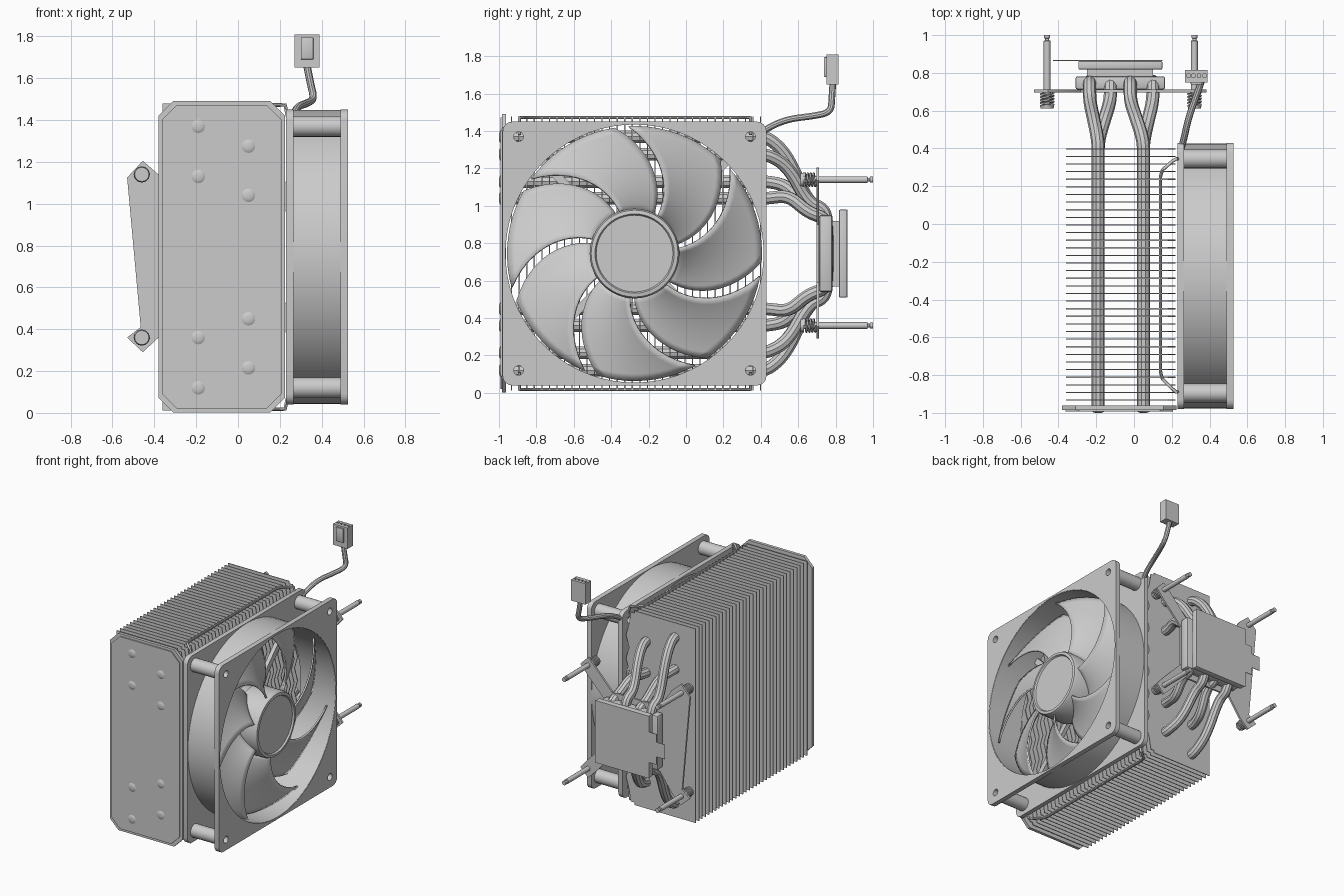
import bpy, bmesh, math
from mathutils import Matrix, Vector

if "Cube" in bpy.data.objects:
    bpy.data.objects.remove(bpy.data.objects["Cube"])

CY, CZ = -0.275, 0.745          # fan centre; CZ is also the mirror height
# local XY plane plus extrusion axis -> world
AXES = {'x': Matrix(((0, 0, 1), (1, 0, 0), (0, 1, 0))).to_4x4(),
        'y': Matrix(((1, 0, 0), (0, 0, -1), (0, 1, 0))).to_4x4(),
        'z': Matrix.Identity(4)}


def finish(name, mesh, smooth=True):
    ob = bpy.data.objects.new(name, mesh)
    bpy.context.collection.objects.link(ob)
    if smooth:
        bpy.ops.object.select_all(action='DESELECT')
        bpy.context.view_layer.objects.active = ob
        ob.select_set(True)
        bpy.ops.object.shade_smooth_by_angle(angle=math.radians(35))
    return ob


def from_curve(name, cu, mat=None):
    tmp = bpy.data.objects.new("tmp", cu)
    bpy.context.collection.objects.link(tmp)
    dg = bpy.context.evaluated_depsgraph_get()
    me = bpy.data.meshes.new_from_object(tmp.evaluated_get(dg))
    bpy.data.objects.remove(tmp)
    if mat:
        me.transform(mat)
    return finish(name, me)


def plate(name, loops, axis, a, b):
    """Flat sheet from outlines (first outer, others holes) between a and b on an axis."""
    cu = bpy.data.curves.new(name, 'CURVE')
    cu.dimensions, cu.fill_mode, cu.extrude = '2D', 'BOTH', abs(b - a) / 2
    for lp in loops:
        sp = cu.splines.new('POLY')
        sp.points.add(len(lp) - 1)
        for p, c in zip(sp.points, lp):
            p.co = (c[0], c[1], 0, 1)
        sp.use_cyclic_u = True
    off = Vector([(a + b) / 2 if k == axis else 0 for k in 'xyz'])
    return from_curve(name, cu, Matrix.Translation(off) @ AXES[axis])


def tube(name, pts, r, smooth=True):
    cu = bpy.data.curves.new(name, 'CURVE')
    cu.dimensions, cu.bevel_depth, cu.bevel_resolution, cu.use_fill_caps = '3D', r, 3, True
    sp = cu.splines.new('NURBS' if smooth else 'POLY')
    sp.points.add(len(pts) - 1)
    for p, c in zip(sp.points, pts):
        p.co = (*c, 1)
    if smooth:
        sp.order_u, sp.use_endpoint_u, sp.resolution_u = 3, True, 5
    return from_curve(name, cu)


def lathe(name, prof, axis, loc=(0, 0, 0), n=24, closed=False):
    """Turn (radius, position) profile about an axis."""
    s = -1 if axis == 'y' else 1
    bm = bmesh.new()
    vs = [bm.verts.new((r, 0, s * h)) for r, h in prof]
    es = [bm.edges.new(e) for e in zip(vs, vs[1:])]
    if closed:
        es.append(bm.edges.new((vs[-1], vs[0])))
    bmesh.ops.spin(bm, geom=vs + es, axis=(0, 0, 1), cent=(0, 0, 0),
                   angle=math.tau, steps=n, use_duplicate=False)
    bmesh.ops.remove_doubles(bm, verts=bm.verts, dist=1e-5)
    bmesh.ops.recalc_face_normals(bm, faces=bm.faces)
    bm.transform(Matrix.Translation(loc) @ AXES[axis])
    me = bpy.data.meshes.new(name)
    bm.to_mesh(me)
    bm.free()
    return finish(name, me)


def box(name, lo, hi, bevel=0.0):
    bm = bmesh.new()
    bmesh.ops.create_cube(bm, size=1)
    for v in bm.verts:
        v.co = [(l + h) / 2 + c * (h - l) for l, h, c in zip(lo, hi, v.co)]
    if bevel:
        bmesh.ops.bevel(bm, geom=bm.edges[:], offset=bevel, segments=2, profile=0.5, affect='EDGES')
    me = bpy.data.meshes.new(name)
    bm.to_mesh(me)
    bm.free()
    return finish(name, me)


def circle(cx, cy, r, n):
    return [(cx + r * math.cos(math.tau * i / n), cy + r * math.sin(math.tau * i / n)) for i in range(n)]


# Fin stack: one sheet with a wavy fan-side edge, repeated along y
wave = [(0.22 if i % 2 else 0.195, 0.12 + i * 1.25 / 14) for i in range(15)]
fin = plate("cooling_fins", [[(-0.36, 0.012), (0.15, 0.012), (0.15, 0.03), (0.18, 0.03)] + wave +
            [(0.18, 1.46), (0.15, 1.46), (0.15, 1.478), (-0.36, 1.478)]], 'y', -0.935, -0.929)
arr = fin.modifiers.new("stack", 'ARRAY')
arr.count, arr.use_relative_offset, arr.use_constant_offset = 34, False, True
arr.constant_offset_displace = (0, 0.0403, 0)

# Chamfered cover plate with a raised panel
def octagon(i):
    x0, x1, z0, z1, c = -0.38 + i, 0.225 - i, 0.003 + i, 1.49 - i, 0.07
    return [(x0 + c, z0), (x1 - c, z0), (x1, z0 + c), (x1, z1 - c),
            (x1 - c, z1), (x0 + c, z1), (x0, z1 - c), (x0, z0 + c)]
plate("cover_plate", [octagon(0)], 'y', -0.985, -0.962)
plate("cover_panel", [octagon(0.018)], 'y', -0.993, -0.985)

# Four U-shaped heat pipes with crimped tips through the cover
for i, (x, h, xb) in enumerate([(-0.19, 0.625, -0.235), (-0.19, 0.385, -0.125),
                                (0.05, 0.53, -0.02), (0.05, 0.295, 0.10)]):
    xm = (x + xb) / 2
    bend = 0.27 if h > 0.45 else 0.22
    half = [(x, -0.96, h), (x, 0.36, h), (x, 0.44, h), (xm, 0.55, h * 0.55 + bend * 0.45 + 0.05),
            (xb, 0.65, bend), (xb, 0.745, bend - 0.03), (xb, 0.755, 0.12)]
    path = [(a, b, CZ + c) for a, b, c in half] + [(a, b, CZ - c) for a, b, c in half[::-1]]
    tube(f"heat_pipe_{i}", path, 0.035)
    for s in (1, -1):
        lathe(f"pipe_tip_{i}_{s}", [(0.034, -0.955), (0.034, -0.992), (0.026, -0.997), (0.014, -1.0), (0, -1.0)],
              'y', (x, 0, CZ + s * h), 16)

# Fan frame: two square flanges, a duct ring and corner posts
h, c = 0.705, 0.05
corners = [(CY + sx * 0.62, CZ + sz * 0.625) for sx in (-1, 1) for sz in (-1, 1)]
outer = []
for k, (sx, sz) in enumerate([(1, 1), (-1, 1), (-1, -1), (1, -1)]):
    for j in range(5):
        a = math.pi / 2 * (k + j / 4)
        outer.append((CY + sx * (h - c) + c * math.cos(a), CZ + sz * (h - c) + c * math.sin(a)))
holes = [circle(CY, CZ, 0.693, 72)] + [circle(y, z, 0.026, 14) for y, z in corners]
for name, a, b in (("fan_flange_back", 0.23, 0.265), ("fan_flange_front", 0.49, 0.527)):
    plate(name, [outer] + holes, 'x', a, b)
lathe("fan_duct", [(0.69, 0.232), (0.702, 0.232), (0.702, 0.525), (0.69, 0.525)], 'x', (0, CY, CZ), 72, True)
for i, (y, z) in enumerate(corners):
    lathe(f"fan_post_{i}", [(0.026, 0.25), (0.05, 0.25), (0.05, 0.505), (0.026, 0.505)], 'x', (0, y, z), 20, True)

# Fan motor, struts and hub
lathe("fan_motor", [(0, 0.235), (0.22, 0.235), (0.22, 0.30), (0, 0.30)], 'x', (0, CY, CZ), 40)
for i in range(4):
    ob = box(f"fan_strut_{i}", (0.235, 0.2, -0.022), (0.265, 0.697, 0.022))
    ob.rotation_euler.x = math.radians(45 + 90 * i)
    ob.location = (0, CY, CZ)
lathe("fan_hub", [(0, 0.31), (0.24, 0.31), (0.24, 0.495), (0.232, 0.512), (0.212, 0.515),
                  (0.205, 0.503), (0, 0.503)], 'x', (0, CY, CZ), 48)

# Seven swept, pitched blades
bm = bmesh.new()
NR, NA = 12, 10
for k in range(7):
    rows = []
    for i in range(NR + 1):
        t = i / NR
        r = 0.225 + t * 0.455
        gap = -42 + 35 * t ** 1.4
        row = []
        for j in range(NA + 1):
            u = j / NA
            a = math.radians(gap + 3.2 + u * 45 + k * 360 / 7)
            x = 0.335 + (0.15 - 0.02 * t) * (0.65 * u + 0.35 * u * u)
            row.append(bm.verts.new((x, CY + r * math.cos(a), CZ + r * math.sin(a))))
        rows.append(row)
    for p, q in zip(rows, rows[1:]):
        for j in range(NA):
            bm.faces.new((p[j], q[j], q[j + 1], p[j + 1]))
me = bpy.data.meshes.new("fan_blades")
bm.to_mesh(me)
bm.free()
blades = finish("fan_blades", me)
sol = blades.modifiers.new("thickness", 'SOLIDIFY')
sol.thickness, sol.offset = 0.012, 0

# Wire clips on the top and bottom of the fins
for s in (1, -1):
    z = CZ + s * 0.727
    zf = CZ + s * 0.635
    tube(f"fan_clip_{s}", [(0.245, 0.345, zf), (0.225, 0.345, z), (0.2, 0.33, z), (0.15, 0.285, z), (0.14, 0.25, z),
         (0.14, -0.78, z), (0.15, -0.82, z), (0.2, -0.87, z), (0.225, -0.89, z), (0.245, -0.89, zf)], 0.009, False)

# Contact block, base plate and protective film with a pull tab
box("base_block", (-0.31, 0.712, 0.54), (0.165, 0.782, 0.95), 0.012)
box("base_neck", (-0.25, 0.78, 0.57), (0.10, 0.822, 0.92))
box("base_plate", (-0.295, 0.818, 0.51), (0.15, 0.862, 0.98), 0.006)
plate("base_film", [[(-0.3, 0.51), (0.152, 0.51), (0.152, 0.98), (-0.3, 0.98), (-0.3, 0.86), (-0.36, 0.86),
      (-0.36, 0.8), (-0.43, 0.8), (-0.43, 0.69), (-0.36, 0.69), (-0.36, 0.63), (-0.3, 0.63)]], 'y', 0.863, 0.867)

# Mounting bracket with four lugs
plate("mount_bracket", [[(-0.38, 1.14), (-0.455, 1.205), (-0.53, 1.125), (-0.465, 0.41), (-0.53, 0.36),
      (-0.455, 0.29), (-0.38, 0.36), (-0.28, 0.50), (0.12, 0.50), (0.26, 0.35), (0.32, 0.29), (0.385, 0.355),
      (0.32, 0.43), (0.165, 0.59), (0.165, 0.90), (0.32, 1.06), (0.385, 1.135), (0.32, 1.2),
      (0.26, 1.14), (0.12, 0.99), (-0.28, 0.99)]], 'y', 0.697, 0.711)

# Spring-loaded screws
for i, (x, z) in enumerate([(x, z) for x in (-0.46, 0.32) for z in (0.36, 1.14)]):
    lathe(f"screw_{i}", [(0, 0.612), (0.034, 0.612), (0.038, 0.63), (0.018, 0.632), (0.018, 0.97),
                         (0.01, 0.972), (0.01, 0.982), (0.016, 0.985), (0.016, 1.0), (0, 1.0)], 'y', (x, 0, z), 16)
    coil = [(x + 0.033 * math.cos(j * math.tau / 12), 0.632 + 0.063 * j / 48,
             z + 0.033 * math.sin(j * math.tau / 12)) for j in range(49)]
    tube(f"spring_{i}", coil, 0.006, False)

# Fan cable and four-way connector
tube("fan_cable", [(0.25, 0.40, 1.39), (0.265, 0.45, 1.425), (0.285, 0.55, 1.465), (0.33, 0.68, 1.48),
                   (0.365, 0.775, 1.50), (0.345, 0.78, 1.58), (0.33, 0.785, 1.66)], 0.018)
box("connector_body", (0.27, 0.75, 1.65), (0.39, 0.815, 1.765))
pins = [[(x - 0.008, 0.775), (x + 0.008, 0.775), (x + 0.008, 0.795), (x - 0.008, 0.795)]
        for x in (0.288, 0.316, 0.344, 0.372)]
plate("connector_socket", [[(0.27, 0.75), (0.39, 0.75), (0.39, 0.815), (0.27, 0.815)]] + pins, 'z', 1.765, 1.808)
box("connector_latch", (0.30, 0.738, 1.69), (0.36, 0.752, 1.795), 0.003)
